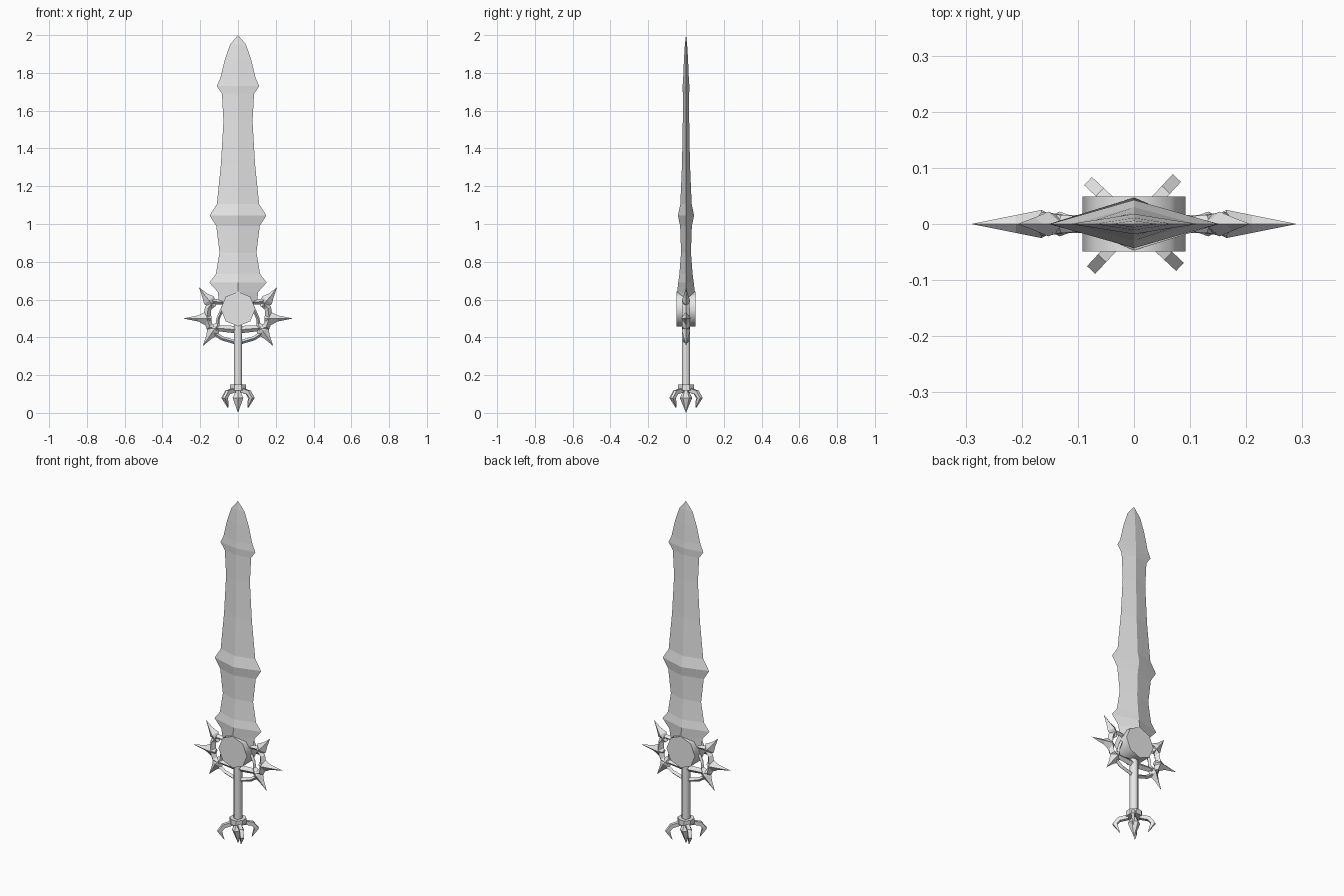
import bpy, bmesh, math
from mathutils import Matrix, Vector

if "Cube" in bpy.data.objects:
    bpy.data.objects.remove(bpy.data.objects["Cube"])

steel = bpy.data.materials.new("grey steel")
steel.use_nodes = True
steel.diffuse_color = (0.8, 0.8, 0.8, 1)
steel.node_tree.nodes["Principled BSDF"].inputs["Base Color"].default_value = (0.8, 0.8, 0.8, 1)


def finish(bm, name):
    bmesh.ops.remove_doubles(bm, verts=bm.verts, dist=0.0002)
    bmesh.ops.recalc_face_normals(bm, faces=bm.faces)
    mesh = bpy.data.meshes.new(name)
    bm.to_mesh(mesh)
    bm.free()
    mesh.materials.append(steel)
    obj = bpy.data.objects.new(name, mesh)
    bpy.context.collection.objects.link(obj)
    return obj


def sweep(name, path, square=False, mirror=False, turn=0):
    """Sweep a four-sided section along (x, z, half width, half depth) points."""
    bm = bmesh.new()
    rings = []
    for i, (x, z, w, d) in enumerate(path):
        a, b = path[max(i - 1, 0)], path[min(i + 1, len(path) - 1)]
        along = Vector((b[0] - a[0], 0, b[1] - a[1])).normalized()
        side = Vector((along.z, 0, -along.x)) * w
        deep = Vector((0, d, 0))
        if square:
            corners = (side + deep, deep - side, -side - deep, side - deep)
        else:
            corners = (side, deep, -side, -deep)
        rings.append([bm.verts.new(Vector((x, 0, z)) + c) for c in corners])
    for low, high in zip(rings, rings[1:]):
        for k in range(4):
            n = (k + 1) % 4
            bm.faces.new((low[k], low[n], high[n], high[k]))
    bm.faces.new(rings[0])
    bm.faces.new(rings[-1])
    if mirror:
        bmesh.ops.scale(bm, vec=(-1, 1, 1), verts=bm.verts)
    bmesh.ops.rotate(bm, cent=(0, 0, 0), matrix=Matrix.Rotation(turn, 3, "Z"), verts=bm.verts)
    return finish(bm, name)


def cone(name, z, r1, r2, depth, sides, tilt=0, spin=0):
    bm = bmesh.new()
    matrix = Matrix.Translation((0, 0, z)) @ Matrix.Rotation(tilt, 4, "X") @ Matrix.Rotation(spin, 4, "Z")
    bmesh.ops.create_cone(bm, cap_ends=True, segments=sides, radius1=r1, radius2=r2, depth=depth, matrix=matrix)
    return finish(bm, name)


def smooth(obj):
    bpy.ops.object.select_all(action="DESELECT")
    obj.select_set(True)
    bpy.context.view_layer.objects.active = obj
    bpy.ops.object.shade_smooth_by_angle(angle=math.radians(50))


# Blade: diamond section with three flared barbs
blade = [(0.58, 0.10, 0.042), (0.64, 0.107, 0.047), (0.69, 0.152, 0.041), (0.735, 0.117, 0.035),
         (0.85, 0.098, 0.026), (0.99, 0.115, 0.031), (1.045, 0.15, 0.043), (1.105, 0.112, 0.03),
         (1.32, 0.09, 0.021), (1.545, 0.077, 0.017), (1.69, 0.085, 0.017), (1.73, 0.113, 0.018),
         (1.77, 0.094, 0.015), (1.87, 0.07, 0.011), (1.95, 0.042, 0.006), (2.0, 0, 0)]
sweep("blade", [(0, z, w, d) for z, w, d in blade])

# Round hub, grip and collar
smooth(cone("hub", 0.55, 0.092, 0.092, 0.098, 8, tilt=math.pi / 2))
smooth(cone("grip", 0.31, 0.024, 0.024, 0.34, 8, spin=math.pi / 8))
cone("collar", 0.134, 0.045, 0.045, 0.03, 8, spin=math.pi / 8)

# Guard: open crescents with spikes, mirrored on both sides
for mirror, label in ((False, "left"), (True, "right")):
    sweep("crescent_" + label, [(0.07, 0.585, 0.01, 0.012), (0.13, 0.59, 0.016, 0.016),
                                (0.158, 0.555, 0.018, 0.02), (0.165, 0.5, 0.02, 0.022),
                                (0.15, 0.455, 0.02, 0.02), (0.11, 0.44, 0.016, 0.014)], mirror=mirror)
    sweep("upper_spike_" + label, [(0.125, 0.56, 0.012, 0.012), (0.153, 0.596, 0.033, 0.022),
                                   (0.176, 0.622, 0.016, 0.012), (0.207, 0.665, 0, 0)], mirror=mirror)
    sweep("side_spike_" + label, [(0.14, 0.5, 0.012, 0.012), (0.165, 0.5, 0.04, 0.025),
                                  (0.21, 0.5, 0.016, 0.016), (0.29, 0.5, 0, 0)], mirror=mirror)
    sweep("lower_spike_" + label, [(0.105, 0.47, 0.012, 0.012), (0.132, 0.434, 0.035, 0.022),
                                   (0.155, 0.4, 0.016, 0.012), (0.187, 0.353, 0, 0)], mirror=mirror)
    sweep("hub_strut_" + label, [(0.07, 0.58, 0.009, 0.012), (0.105, 0.5, 0.009, 0.012),
                                 (0.11, 0.44, 0.01, 0.012)], mirror=mirror)
    sweep("lower_strut_" + label, [(0.13, 0.425, 0.011, 0.012), (0.085, 0.395, 0.011, 0.012),
                                   (0, 0.37, 0.011, 0.012)], mirror=mirror)
sweep("cross_bar", [(-0.13, 0.45, 0.015, 0.016), (0, 0.44, 0.02, 0.016), (0.13, 0.45, 0.015, 0.016)])

# Pommel gem: two cones joined at the widest ring
cone("gem_top", 0.1, 0.033, 0.012, 0.04, 6)
cone("gem_point", 0.04, 0, 0.033, 0.08, 6)

# Four hooked claws around the gem
for i in range(4):
    sweep("claw_%d" % (i + 1), [(0.03, 0.12, 0.011, 0.01), (0.078, 0.108, 0.011, 0.01),
                                (0.1, 0.08, 0.012, 0.01), (0.075, 0.03, 0.001, 0.002)],
          square=True, turn=math.radians(47 + 90 * i))
